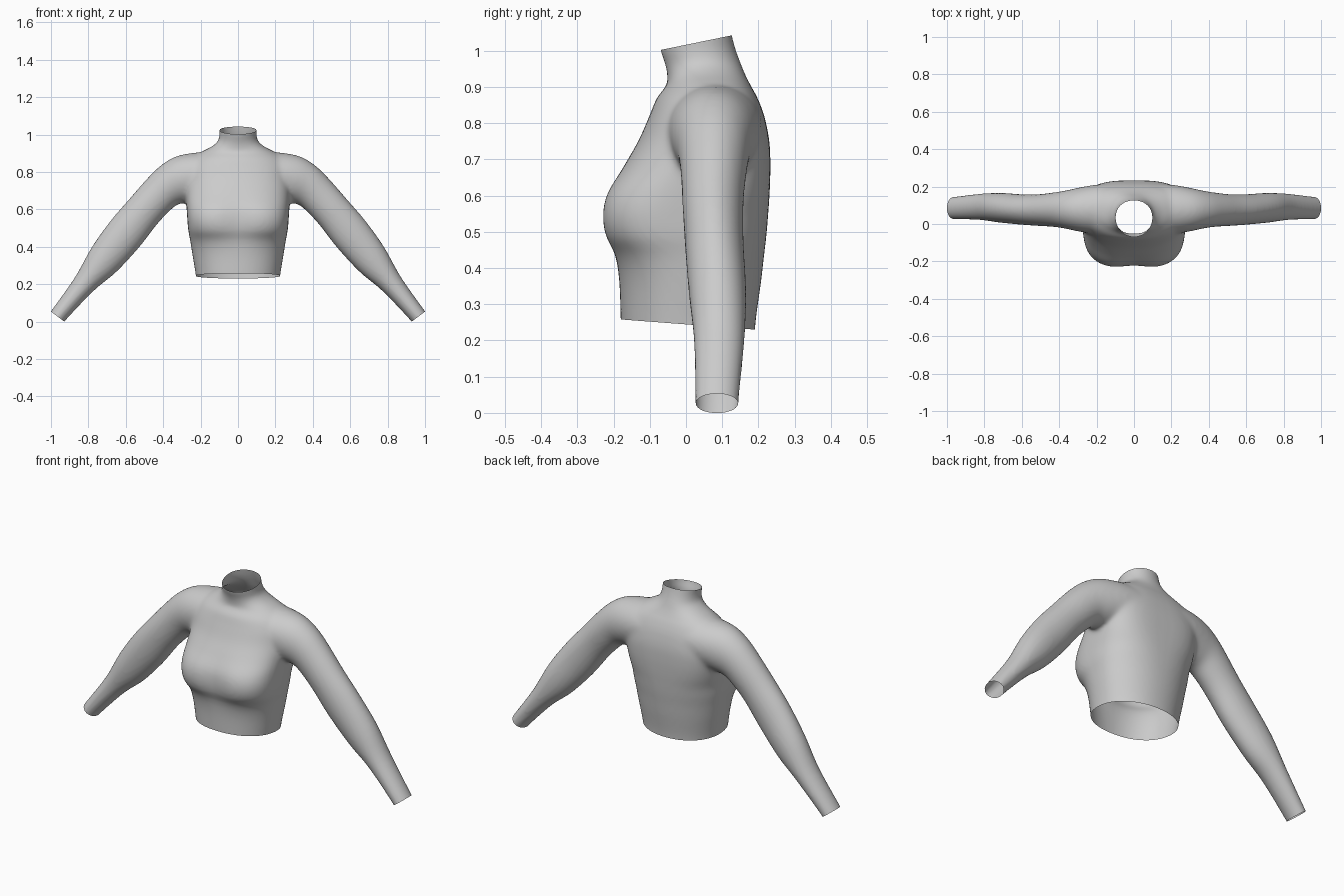
import bpy, bmesh, math
from mathutils import Vector

if "Cube" in bpy.data.objects:
    bpy.data.objects.remove(bpy.data.objects["Cube"])


def spline(rows, steps=5):
    """Catmull-Rom resampling of a list of parameter tuples."""
    out = []
    for i in range(len(rows) - 1):
        a, b = rows[max(i - 1, 0)], rows[i]
        c, d = rows[i + 1], rows[min(i + 2, len(rows) - 1)]
        for k in range(steps):
            t = k / steps
            out.append([0.5 * (2 * q + (r - p) * t + (2 * p - 5 * q + 4 * r - s) * t * t
                               + (3 * q - p - 3 * r + s) * t ** 3)
                        for p, q, r, s in zip(a, b, c, d)])
    return out + [list(rows[-1])]


def loft(bm, rings):
    """Closed solid through rings of points."""
    vr = [[bm.verts.new(p) for p in ring] for ring in rings]
    n = len(vr[0])
    for a, b in zip(vr, vr[1:]):
        for i in range(n):
            bm.faces.new((a[i], a[(i + 1) % n], b[(i + 1) % n], b[i]))
    bm.faces.new(vr[0][::-1])
    bm.faces.new(vr[-1])


def spow(v, e):
    return math.copysign(abs(v) ** e, v)


def torso_ring(z, w, yf, ym, yb, n, dent, count=64):
    """Front and back half superellipses meeting at y = ym, with a centre dent in front."""
    back_n = 2.1 + 1.0 * math.exp(-((z - 0.70) / 0.17) ** 2)  # broad shoulder blades
    pts = []
    for i in range(count):
        a = 2 * math.pi * i / count
        s, c = math.sin(a), math.cos(a)
        e = 2 / n if s < 0 else 2 / back_n
        x = w * spow(c, e)
        y = ym + spow(s, e) * ((ym - yf) if s < 0 else (yb - ym))
        if s < 0:
            y += dent * math.exp(-(x / 0.085) ** 2)
        pts.append((x, y, z))
    return pts


def sleeve_ring(side, ux, uz, lx, lz, yf, yb, count=40):
    """Ellipse spanned by its upper and lower edge points and its y range."""
    pts = []
    for i in range(count):
        a = 2 * math.pi * i / count
        c, s = math.cos(a) / 2, math.sin(a) / 2
        pts.append((side * ((ux + lx) / 2 + c * (ux - lx)),
                    (yf + yb) / 2 + s * (yb - yf),
                    (uz + lz) / 2 + c * (uz - lz)))
    return pts


# torso and collar: z, half width, front y, widest y, back y, front exponent, dent
TORSO = [
    (0.16, 0.215, -0.178, 0.01, 0.187, 2.2, 0),
    (0.25, 0.226, -0.180, 0.01, 0.192, 2.2, 0),
    (0.36, 0.244, -0.184, 0.02, 0.207, 2.3, 0),
    (0.43, 0.255, -0.198, 0.02, 0.215, 2.5, 0.004),
    (0.49, 0.266, -0.229, 0.01, 0.222, 2.9, 0.013),
    (0.55, 0.271, -0.237, 0.00, 0.227, 3.0, 0.016),
    (0.61, 0.275, -0.222, 0.02, 0.231, 2.9, 0.012),
    (0.68, 0.279, -0.175, 0.04, 0.233, 2.6, 0.003),
    (0.75, 0.282, -0.132, 0.065, 0.230, 2.4, 0),
    (0.82, 0.278, -0.101, 0.075, 0.216, 2.3, 0),
    (0.87, 0.252, -0.080, 0.08, 0.197, 2.2, 0),
    (0.905, 0.200, -0.054, 0.07, 0.178, 2.1, 0),
    (0.935, 0.142, -0.052, 0.06, 0.163, 2, 0),
    (0.965, 0.108, -0.058, 0.045, 0.151, 2, 0),
    (1.00, 0.099, -0.070, 0.035, 0.138, 2, 0),
    (1.04, 0.099, -0.076, 0.03, 0.127, 2, 0),
    (1.10, 0.100, -0.083, 0.02, 0.115, 2, 0),
]
# sleeve: upper x, z, lower x, z, front y, back y
SLEEVE = [
    (0.14, 0.908, 0.14, 0.66, -0.05, 0.215),
    (0.24, 0.902, 0.215, 0.65, -0.050, 0.207),
    (0.335, 0.882, 0.28, 0.635, -0.038, 0.192),
    (0.415, 0.833, 0.325, 0.624, -0.024, 0.178),
    (0.49, 0.759, 0.370, 0.587, -0.015, 0.168),
    (0.58, 0.656, 0.437, 0.515, -0.010, 0.159),
    (0.68, 0.540, 0.530, 0.395, -0.003, 0.159),
    (0.78, 0.400, 0.652, 0.264, 0.008, 0.166),
    (0.873, 0.235, 0.776, 0.160, 0.022, 0.161),
    (0.999, 0.056, 0.926, 0.002, 0.026, 0.145),
    (1.036, 0.000, 0.964, -0.055, 0.027, 0.143),
]

bm = bmesh.new()
loft(bm, [torso_ring(*r) for r in spline(TORSO)])
for side in (1, -1):
    loft(bm, [sleeve_ring(side, *r) for r in spline(SLEEVE)])
bmesh.ops.recalc_face_normals(bm, faces=bm.faces)
mesh = bpy.data.meshes.new("long_sleeve_crop_top")
bm.to_mesh(mesh)
bm.free()
top = bpy.data.objects.new("long_sleeve_crop_top", mesh)
bpy.context.collection.objects.link(top)
bpy.context.view_layer.objects.active = top
top.select_set(True)

# fuse torso and sleeves into one skin
remesh = top.modifiers.new("fuse", 'REMESH')
remesh.mode = 'VOXEL'
remesh.voxel_size = 0.009
bpy.ops.object.modifier_apply(modifier="fuse")

# soften everything lightly, and the shoulder joins more
group = top.vertex_groups.new(name="shoulder_join")
for v in top.data.vertices:
    d = Vector((abs(v.co.x) - 0.25, v.co.z - 0.80)).length
    group.add([v.index], max(0.0, min(1.0, (0.22 - d) / 0.10)), 'REPLACE')
for name, count, vg in (("soften", 6, ""), ("blend", 18, group.name)):
    m = top.modifiers.new(name, 'SMOOTH')
    m.factor = 0.5
    m.iterations = count
    m.vertex_group = vg
    bpy.ops.object.modifier_apply(modifier=name)


def cut_open(bm, co, no, region):
    """Trim everything beyond a plane, only within a region of the mesh."""
    faces = [f for f in bm.faces if region(f.calc_center_median())]
    geom = list({e for f in faces for e in f.edges} | {v for f in faces for v in f.verts}) + faces
    bmesh.ops.bisect_plane(bm, geom=geom, plane_co=co, plane_no=no, clear_outer=True)


# open the neck, hem and cuffs
bm = bmesh.new()
bm.from_mesh(top.data)
cut_open(bm, Vector((0, -0.07, 1.002)), Vector((0, -0.041, 0.2)), lambda p: p.z > 0.95)
cut_open(bm, Vector((0, -0.18, 0.258)), Vector((0, -0.028, -0.37)),
         lambda p: abs(p.x) < 0.4 and p.z < 0.4)
for side in (1, -1):
    cut_open(bm, Vector((side * 1.001, 0, 0.054)), Vector((side * 0.055, 0, -0.073)),
             lambda p: p.x * side > 0.75)
bm.to_mesh(top.data)
bm.free()
bpy.ops.object.shade_smooth()
